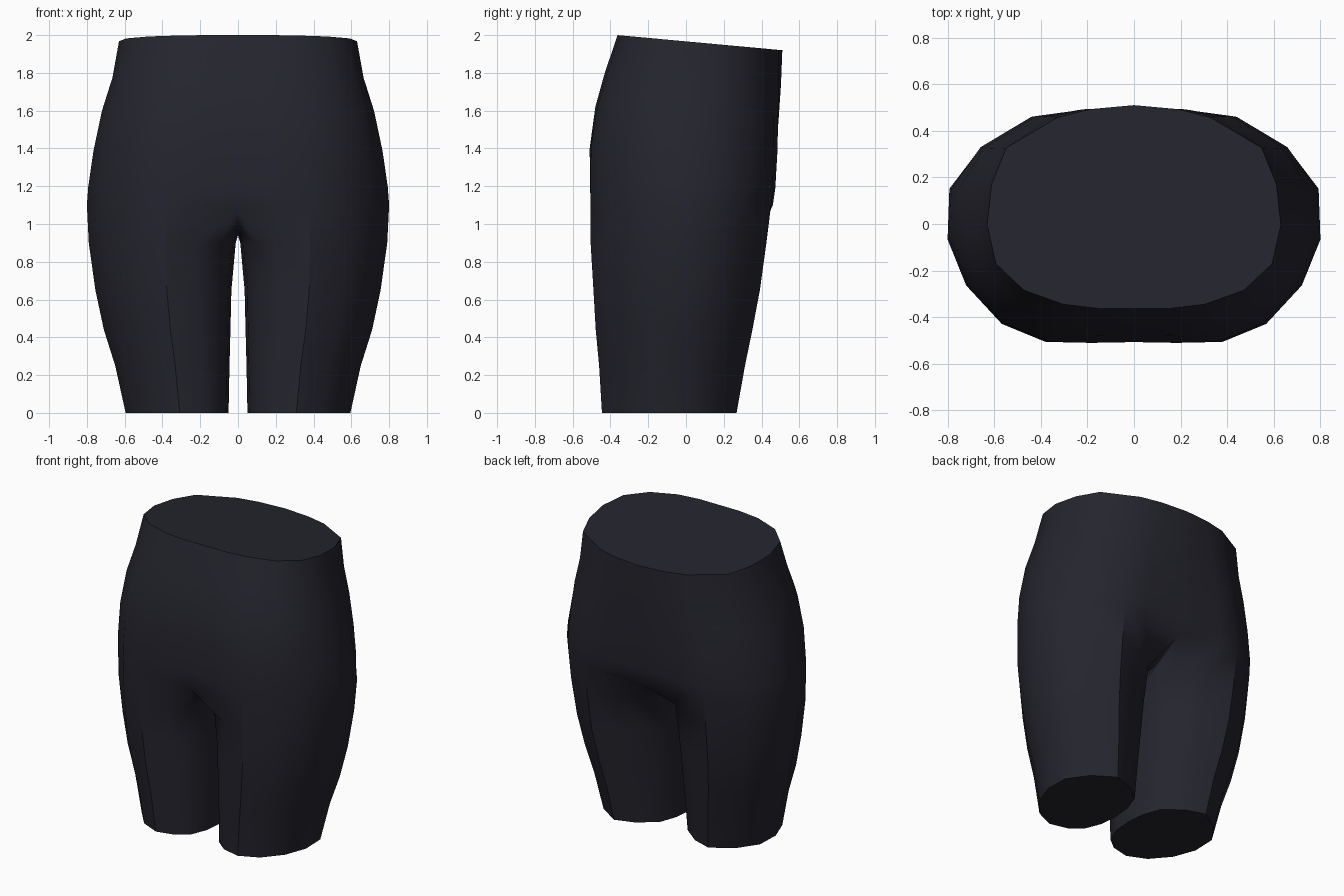
import bpy
import bmesh

cube = bpy.data.objects.get("Cube")
if cube:
    bpy.data.objects.remove(cube)

fabric = bpy.data.materials.new("dark navy fabric")
fabric.use_nodes = True
colour = (0.018, 0.018, 0.027, 1)
fabric.diffuse_color = colour
bsdf = fabric.node_tree.nodes["Principled BSDF"]
bsdf.inputs["Base Color"].default_value = colour
bsdf.inputs["Roughness"].default_value = 0.9

# Half outlines, front centre to back centre: (share of width, share of depth)
HIP = [(0, .005), (.24, 0), (.475, 0), (.71, .08), (.9, .25), (1, .455),
       (.99, .68), (.825, .86), (.56, .99), (.38, 1), (0, .98)]
WAIST = [(0, 0), (.24, 0), (.48, .02), (.75, .09), (.94, .22), (1, .41),
         (.97, .61), (.87, .79), (.52, .94), (.3, .98), (0, 1)]
# Inner thigh, back to front, closing the leg outline
INNER = [(.32, .93), (.1, .8), (.02, .63), (0, .45), (.02, .28), (.1, .13), (.25, .04)]

# Height, half width, front y, back y
PELVIS = [(2, .63, -.362, .51), (1.8, .665, -.43, .507), (1.62, .72, -.48, .5),
          (1.4, .765, -.51, .49), (1.2, .793, -.508, .475), (1.1, .8, -.505, .46)]
# Height, inner x, outer x, front y, back y
LEG = [(.9, .012, .79, -.505, .435), (.65, .035, .755, -.49, .4),
       (.44, .04, .71, -.478, .36), (.25, .045, .65, -.46, .32),
       (0, .05, .595, -.445, .275)]

bm = bmesh.new()


def bridge(a, b, closed):
    for i in range(len(a) if closed else len(a) - 1):
        j = (i + 1) % len(a)
        bm.faces.new((a[i], a[j], b[j], b[i]))


def sharpen(a, b):
    edge = bm.edges.get((a, b))
    if edge:
        edge.smooth = False


# Hips and waist, with the waistband sloping down to the back
rings = []
for z, w, front, back in PELVIS:
    t = (z - 1.1) / .9
    ring = []
    for (hu, hv), (wu, wv) in zip(HIP, WAIST):
        u, v = hu + (wu - hu) * t, hv + (wv - hv) * t
        ring.append(bm.verts.new((u * w, front + v * (back - front), z - .08 * v * t)))
    rings.append(ring)
for a, b in zip(rings, rings[1:]):
    bridge(a, b, False)
top, hip = rings[0], rings[-1]
hip[0].co.z = hip[-1].co.z = 1.07
bm.faces.new(top)
for a, b in zip(top, top[1:]):
    sharpen(a, b)

# Crotch line joins the hip outline into a closed leg opening
crotch = [bm.verts.new((0, y, z)) for y, z in ((.23, .97), (-.03, .94), (-.28, .97))]
loops = [hip + crotch]

# Leg: inner front points come first so the rings match the opening
outline = INNER[-2:] + HIP[2:9] + INNER[:-2]
for z, inner, outer, front, back in LEG:
    loops.append([bm.verts.new((inner + u * (outer - inner), front + v * (back - front), z))
                  for u, v in outline])
for a, b in zip(loops, loops[1:]):
    bridge(a, b, True)
    sharpen(a[2], b[2])
    sharpen(a[8], b[8])
hem = loops[-1]
bm.faces.new(hem)
for i, v in enumerate(hem):
    sharpen(v, hem[i - 1])

# Mirror to the other side and finish
for f in bm.faces:
    f.smooth = True
bmesh.ops.mirror(bm, geom=bm.verts[:] + bm.edges[:] + bm.faces[:], axis='X', merge_dist=.002)
bmesh.ops.remove_doubles(bm, verts=bm.verts, dist=.0005)
bmesh.ops.recalc_face_normals(bm, faces=bm.faces)
mesh = bpy.data.meshes.new("shorts")
bm.to_mesh(mesh)
bm.free()
mesh.materials.append(fabric)
shorts = bpy.data.objects.new("shorts", mesh)
bpy.context.collection.objects.link(shorts)
